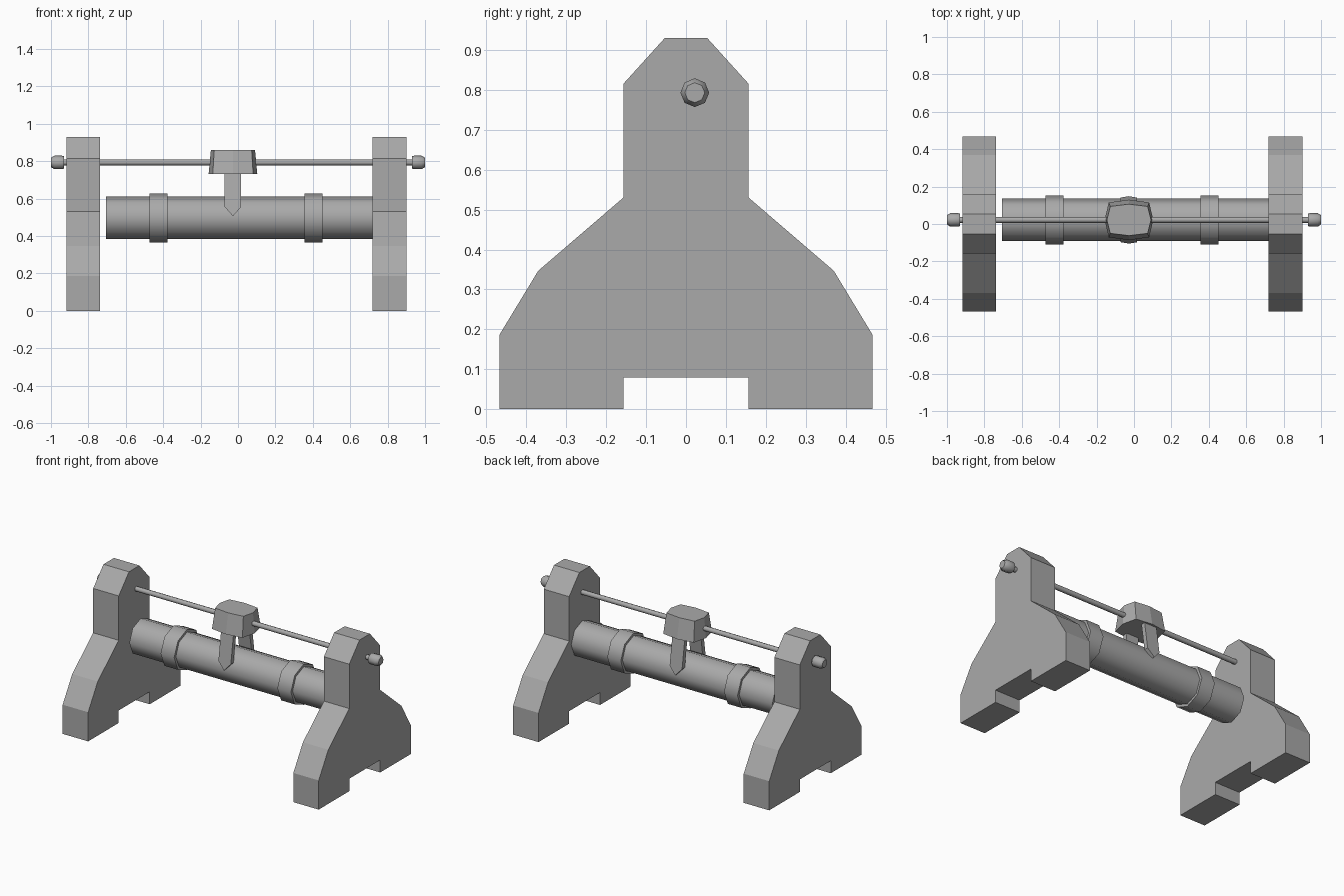
import bpy, bmesh, math
from mathutils import Matrix, Vector

if "Cube" in bpy.data.objects:
    bpy.data.objects.remove(bpy.data.objects["Cube"])

grey = bpy.data.materials.new("plain grey")
grey.use_nodes = True
grey.diffuse_color = (0.4, 0.4, 0.4, 1)
grey.node_tree.nodes["Principled BSDF"].inputs["Base Color"].default_value = (0.4, 0.4, 0.4, 1)

AXIS_Y = 0.022


def finish(name, bm, smooth=False):
    bmesh.ops.recalc_face_normals(bm, faces=bm.faces)
    mesh = bpy.data.meshes.new(name)
    bm.to_mesh(mesh)
    bm.free()
    mesh.materials.append(grey)
    obj = bpy.data.objects.new(name, mesh)
    bpy.context.collection.objects.link(obj)
    if smooth:
        bpy.ops.object.select_all(action="DESELECT")
        obj.select_set(True)
        bpy.context.view_layer.objects.active = obj
        bpy.ops.object.shade_smooth_by_angle(angle=math.radians(50))
    return obj


def loft(name, rings, smooth=False):
    """Skin a stack of matching rings of points and cap both ends."""
    bm = bmesh.new()
    loops = [[bm.verts.new(p) for p in ring] for ring in rings]
    n = len(loops[0])
    for a, b in zip(loops, loops[1:]):
        for i in range(n):
            j = (i + 1) % n
            bm.faces.new((a[i], a[j], b[j], b[i]))
    bm.faces.new(loops[0])
    bm.faces.new(loops[-1])
    return finish(name, bm, smooth)


def turned(name, profile, z, sides=8):
    """Turn (x, radius) pairs about a lengthwise axis."""
    angles = [math.tau * i / sides for i in range(sides)]
    rings = [[(x, AXIS_Y + r * math.cos(a), z + r * math.sin(a)) for a in angles]
             for x, r in profile]
    return loft(name, rings, smooth=True)


# End stands: one mirrored outline, extruded along x
half = [(0.157, 0.08), (0.157, 0), (0.467, 0), (0.467, 0.187), (0.37, 0.347),
        (0.157, 0.53), (0.157, 0.815), (0.053, 0.93)]
outline = half + [(-y, z) for y, z in reversed(half)]
for name, x0, x1 in (("right_stand", -0.918, -0.737), ("left_stand", 0.72, 0.9)):
    loft(name, [[(x, y, z) for y, z in outline] for x in (x0, x1)])

# Main roller with its two raised bands
ROLLER_Z = 0.497
turned("roller", [(-0.707, 0.114), (0.73, 0.114)], ROLLER_Z)
for name, x in (("right_band", -0.425), ("left_band", 0.404)):
    turned(name, [(x - 0.048, 0.131), (x + 0.048, 0.131)], ROLLER_Z)

# Guide rod and end knobs
ROD_Z = 0.793
turned("guide_rod", [(-0.95, 0.016), (0.95, 0.016)], ROD_Z)
for name, s in (("right_knob", -1), ("left_knob", 1)):
    turned(name, [(s * 0.93, 0.033), (s * 0.94, 0.036), (s * 0.982, 0.036),
                  (s * 1.0, 0.025)], ROD_Z)

# Carriage block: bowed sides, wider at its base
CX = -0.027


def bowed(z, corner_x, mid_x, corner_y, mid_y):
    quarter = [(mid_x, 0), (corner_x, corner_y), (0, mid_y), (-corner_x, corner_y)]
    pts = quarter + [(-x, -y) for x, y in quarter]
    return [(CX + x, AXIS_Y + y, z) for x, y in pts]


loft("carriage_block", [bowed(0.732, 0.108, 0.13, 0.093, 0.108),
                        bowed(0.86, 0.1, 0.118, 0.072, 0.084)])

# Pointed prongs on each side of the roller, splayed outward
prong = [(-0.044, 0.75), (0.044, 0.75), (0.044, 0.555), (0, 0.506), (-0.044, 0.555)]
for name, s in (("front_prong", -1), ("back_prong", 1)):
    rings = []
    for depth in (0.062, 0.09):
        rings.append([(CX + x, AXIS_Y + s * (depth + (0.75 - z) * 0.15), z)
                      for x, z in prong])
    loft(name, rings)
